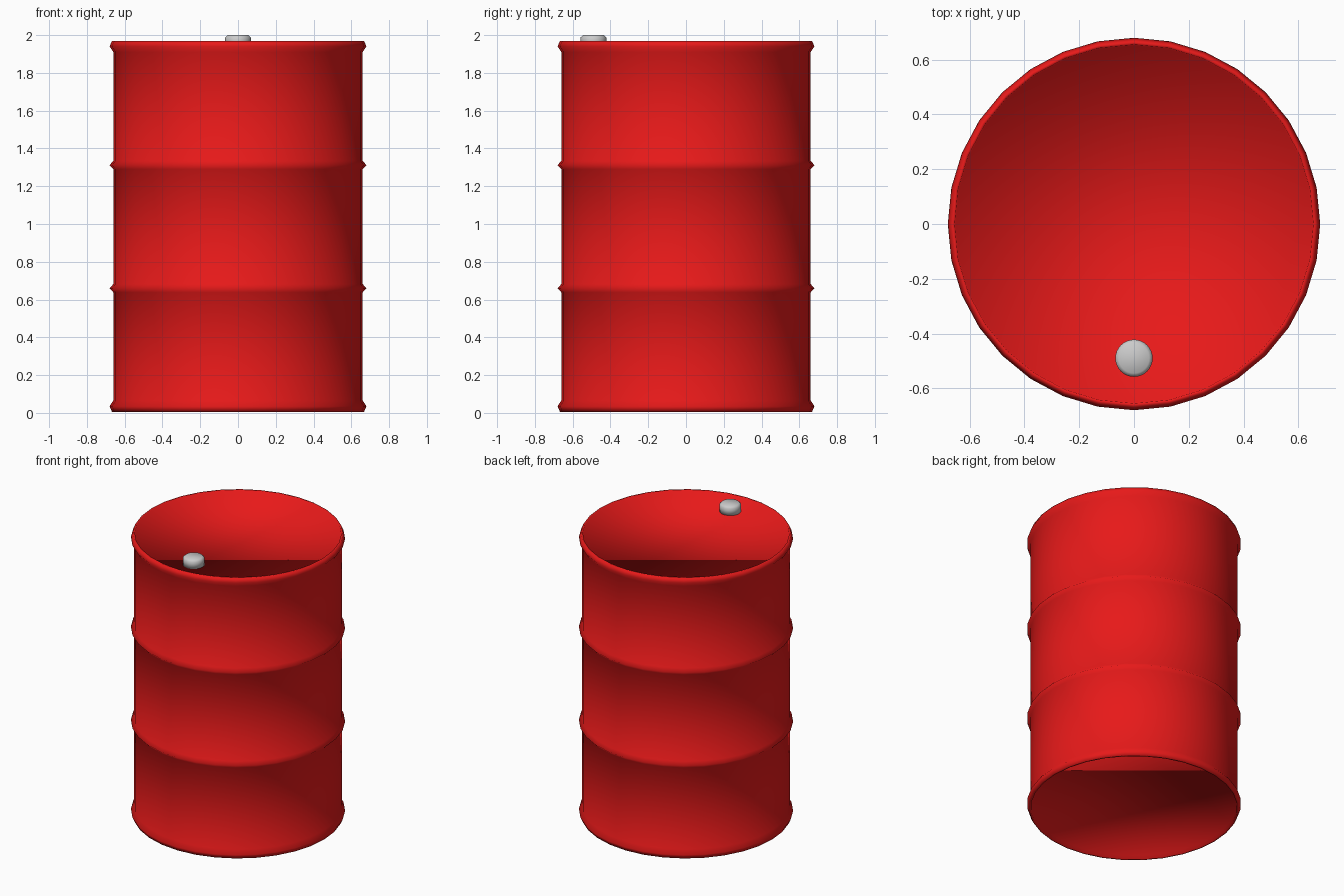
import bpy, bmesh, math

if "Cube" in bpy.data.objects:
    bpy.data.objects.remove(bpy.data.objects["Cube"])

def material(name, rgba):
    m = bpy.data.materials.new(name)
    m.diffuse_color = rgba
    m.use_nodes = True
    m.node_tree.nodes["Principled BSDF"].inputs["Base Color"].default_value = m.diffuse_color
    return m

def lathe(name, profile, sides, loc=(0, 0, 0), mat=None):
    """Revolve (radius, z) points about z; both ends are closed with one face."""
    bm = bmesh.new()
    rings = []
    for r, z in profile:
        rings.append([bm.verts.new((r * math.cos(2 * math.pi * i / sides),
                                    r * math.sin(2 * math.pi * i / sides), z))
                      for i in range(sides)])
    for a, b in zip(rings, rings[1:]):
        for i in range(sides):
            j = (i + 1) % sides
            bm.faces.new((a[i], a[j], b[j], b[i]))
    bm.faces.new(rings[0][::-1])
    bm.faces.new(rings[-1])
    for f in bm.faces:
        f.smooth = True
    me = bpy.data.meshes.new(name)
    bm.to_mesh(me)
    bm.free()
    ob = bpy.data.objects.new(name, me)
    ob.location = loc
    bpy.context.collection.objects.link(ob)
    if mat:
        me.materials.append(mat)
    return ob

red = material("red_paint", (0.8, 0.01, 0.01, 1))
R, RIB, H = 0.66, 0.68, 1.97

# Drum: recessed ends, flared rims and two raised ribs
profile = [(0.65, 0.03), (0.655, 0.005), (0.667, 0.005), (RIB, 0.035), (R, 0.065)]
for z in (0.66, 1.312):
    profile += [(R, z - 0.022), (RIB, z), (R, z + 0.022)]
profile += [(R, H - 0.06), (RIB, H - 0.03), (0.667, H), (0.655, H), (0.65, H - 0.03)]
lathe("drum_body", profile, 32, mat=red)

# Filler cap standing on the recessed lid
lathe("filler_cap", [(0.068, 1.935), (0.068, 1.988), (0.055, 2.0)], 32, loc=(0, -0.49, 0))
